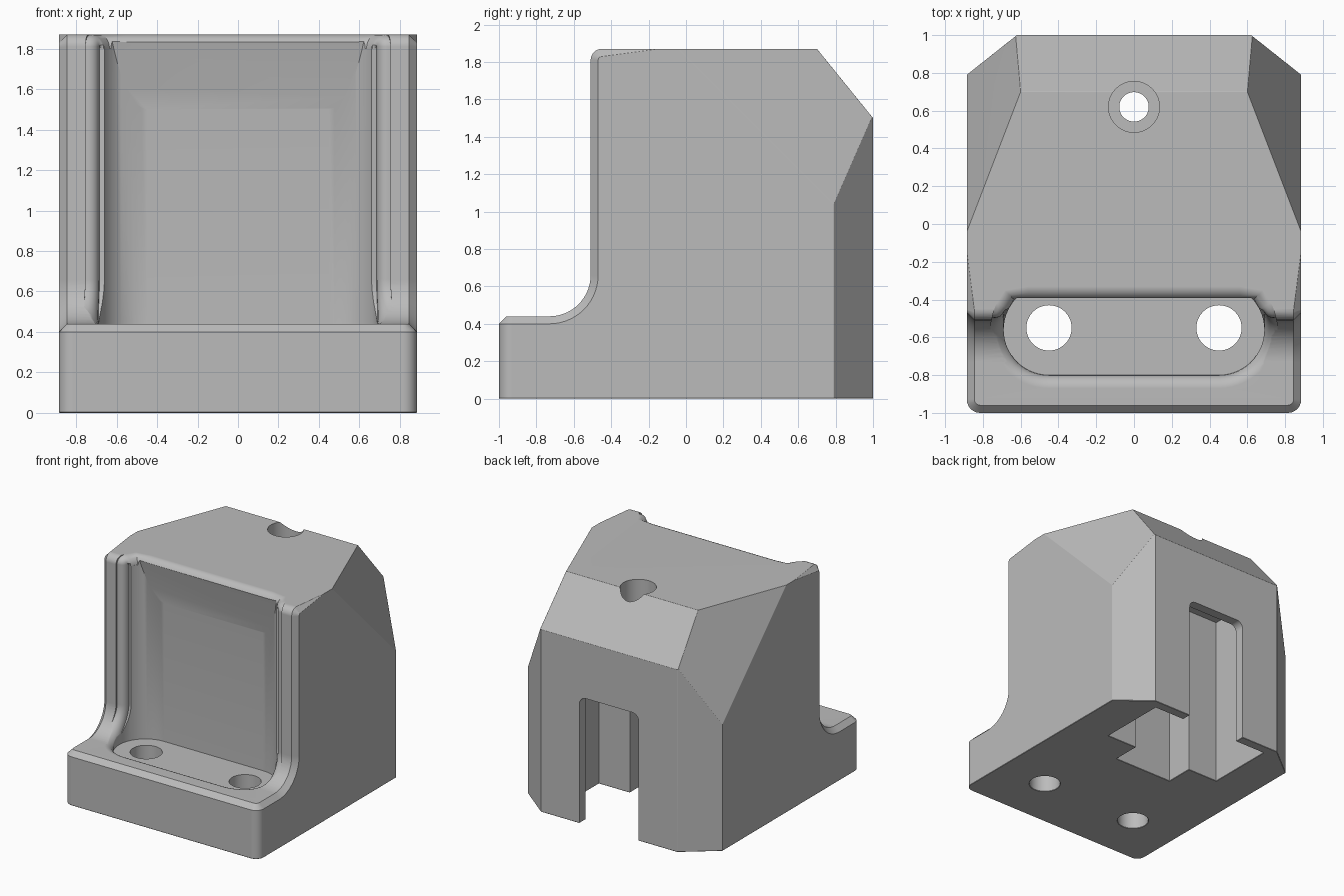
import bpy, bmesh
from math import sin, cos, pi, sqrt, radians
from mathutils import Vector

old = bpy.data.objects.get("Cube")
if old:
    bpy.data.objects.remove(old)

W = 0.885                      # half width
LIP, TOP, WALL = 0.44, 1.87, -0.51
COVE = 0.22
SX, SY, SR = 0.45, -0.56, 0.24   # pocket plan: stadium end centre and radius
FLOOR = 0.365
ROOF = -0.40                   # pocket edge on the top face

grey = bpy.data.materials.new("grey_plastic")
grey.use_nodes = True
grey.diffuse_color = (0.5, 0.5, 0.5, 1)
grey.node_tree.nodes["Principled BSDF"].inputs["Base Color"].default_value = (0.5, 0.5, 0.5, 1)


def make(name, bm):
    bmesh.ops.recalc_face_normals(bm, faces=bm.faces[:])
    me = bpy.data.meshes.new(name)
    bm.to_mesh(me)
    bm.free()
    ob = bpy.data.objects.new(name, me)
    bpy.context.collection.objects.link(ob)
    me.materials.append(grey)
    return ob


def prism(points, direction):
    bm = bmesh.new()
    face = bm.faces.new([bm.verts.new(p) for p in points])
    new = bmesh.ops.extrude_face_region(bm, geom=[face])["geom"]
    bmesh.ops.translate(bm, verts=[v for v in new if isinstance(v, bmesh.types.BMVert)], vec=direction)
    bmesh.ops.recalc_face_normals(bm, faces=bm.faces[:])
    return bm


def slice_off(bm, co, normal):
    bmesh.ops.bisect_plane(bm, geom=bm.verts[:] + bm.edges[:] + bm.faces[:],
                           plane_co=co, plane_no=normal, clear_outer=True)
    bmesh.ops.holes_fill(bm, edges=[e for e in bm.edges if e.is_boundary], sides=0)
    bmesh.ops.recalc_face_normals(bm, faces=bm.faces[:])


def bevel(bm, rule, width, segments):
    edges = [e for e in bm.edges if len(e.link_faces) == 2
             and rule((e.verts[0].co + e.verts[1].co) / 2, e)]
    bmesh.ops.bevel(bm, geom=edges, offset=width, segments=segments, profile=0.5,
                    affect='EDGES', clamp_overlap=True)


def cut(ob, name, bm):
    cutter = make(name, bm)
    cutter.hide_render = True
    mod = ob.modifiers.new(name, 'BOOLEAN')
    mod.operation, mod.object, mod.solver = 'DIFFERENCE', cutter, 'EXACT'
    mod.use_self = True
    bpy.context.view_layer.objects.active = ob
    bpy.ops.object.modifier_apply(modifier=mod.name)
    bpy.data.objects.remove(cutter)


def cylinder(x, y, r, z0, z1):
    return prism([(x + r * cos(a * pi / 24), y + r * sin(a * pi / 24), z0) for a in range(48)], (0, 0, z1 - z0))


def arc(cx, cy, r, a0, a1, n):
    return [(cx + r * cos(radians(a0 + (a1 - a0) * i / n)),
             cy + r * sin(radians(a0 + (a1 - a0) * i / n))) for i in range(n + 1)]


# Body: side profile with cove and rounded top edge, extruded across
side = [(-1, 0), (-1, LIP)] + arc(WALL - COVE, LIP + COVE, COVE, -90, 0, 14)
side += arc(WALL + 0.06, TOP - 0.06, 0.06, 180, 90, 6) + [(0.7, TOP), (1, 1.5), (1, 0)]
bm = prism([(-W, y, z) for y, z in side], (2 * W, 0, 0))

# Rear corners and sloping shoulders
for s in (1, -1):
    slice_off(bm, (s * W, 0.79, 0), (s * 0.21, 0.265, 0))
    slice_off(bm, (s * W, 0, 1.83), (s * 2.6, 1, 1))

# Rounded front corners, chamfered front outline, softened rear and top edges
bevel(bm, lambda m, e: m.y < -0.99 and abs(m.x) > 0.88 and 0.1 < m.z < 0.4, 0.07, 6)
bevel(bm, lambda m, e: m.y < WALL + 0.06 and m.z > 0.4 and e.calc_face_angle() > 0.5, 0.04, 1)
bevel(bm, lambda m, e: m.y > -0.4 and m.z > 0.05 and e.calc_length() > 0.1
      and e.calc_face_angle() > 0.2, 0.04, 4)
body = make("bracket_body", bm)

# Cross-shaped channel, open to the back and below
cross = [(0.27, 0.11), (0.27, 0.345), (0.55, 0.345), (0.55, 0.92)]
cross += [(-x, y) for x, y in reversed(cross)]
cut(body, "channel", prism([(x, y, -0.1) for x, y in cross], (0, 0, 1.53)))
neck = [(-0.27, -0.1), (0.27, -0.1)] + arc(0.21, 0.98, 0.06, 0, 90, 5) + arc(-0.21, 0.98, 0.06, 90, 180, 5)
cut(body, "neck", prism([(x, 0.85, z) for x, z in neck], (0, 0.3, 0)))

# Screw holes
for s in (1, -1):
    cut(body, "base_hole", cylinder(s * SX, -0.55, 0.12, -0.1, 0.6))
cut(body, "top_hole", cylinder(0, 0.62, 0.078, 1.3, 2))
cut(body, "counterbore", cylinder(0, 0.62, 0.135, 1.6, 2))

# Fine chamfer around the underside
bm = bmesh.new()
bm.from_mesh(body.data)
bevel(bm, lambda m, e: abs(m.z) < 0.001 and e.calc_face_angle() > 0.5, 0.018, 1)
bm.to_mesh(body.data)
bm.free()

# Front pocket with a sloping upper back
plan = arc(SX, SY, SR, -90, 90, 28) + arc(-SX, SY, SR, 90, 270, 28)
bm = prism([(x, y, FLOOR) for x, y in plan], (0, 0, 2))
slice_off(bm, (0, -0.32, 1.5), (0, 0.37, 0.08))
cut(body, "pocket", bm)

# Rounded rim: a fillet section swept along the pocket edge
R, OUT = 0.07, 0.03
rim = []                       # point, away-from-pocket, into-body


def on_end(y, z, inward):
    n = (y - SY) / SR
    c = sqrt(max(0, 1 - n * n))
    rim.append((Vector((SX + SR * c, y, z)), Vector((c, n, 0)), Vector(inward)))


DOWN = (0, 0, -1)
rim.append((Vector((0, SY - SR, LIP)), Vector((0, -1, 0)), Vector(DOWN)))
for i in range(8):
    on_end(SY - SR * cos(i * 0.1125), LIP, DOWN)
for i in range(1, 15):
    a = i * pi / 28
    on_end(WALL - COVE + COVE * sin(a), LIP + COVE - COVE * cos(a), (0, sin(a), -cos(a)))
for i in range(7):
    a = i * pi / 12
    on_end(WALL + 0.06 - 0.06 * cos(a), TOP - 0.06 + 0.06 * sin(a), (0, cos(a), -sin(a)))
rim.append((Vector((0.635, ROOF, TOP)), Vector((0.7, 0.7, 0)), Vector(DOWN)))
rim.append((Vector((0.56, ROOF, TOP)), Vector((0, 1, 0)), Vector(DOWN)))
rim.append((Vector((0, ROOF, TOP)), Vector((0, 1, 0)), Vector(DOWN)))
flip = Vector((-1, 1, 1))
rim += [tuple(v * flip for v in p) for p in rim[-2:0:-1]]

section = [(-OUT, -OUT), (R, -OUT)]
section += [(R - R * sin(k * pi / 12), R - R * cos(k * pi / 12)) for k in range(7)]
section += [(-OUT, R)]
bm = bmesh.new()
rings = [[bm.verts.new(p + a * n1 + b * n2) for a, b in section] for p, n1, n2 in rim]
for i, ring in enumerate(rings):
    following = rings[(i + 1) % len(rings)]
    for j in range(len(section)):
        k = (j + 1) % len(section)
        bm.faces.new((ring[j], ring[k], following[k], following[j]))
cut(body, "rim", bm)

# Smooth rounds, crisp edges
bpy.ops.object.select_all(action='DESELECT')
body.select_set(True)
bpy.context.view_layer.objects.active = body
bpy.ops.object.shade_smooth_by_angle(angle=radians(32))
weighted = body.modifiers.new("weighted_normals", 'WEIGHTED_NORMAL')
weighted.keep_sharp = True
